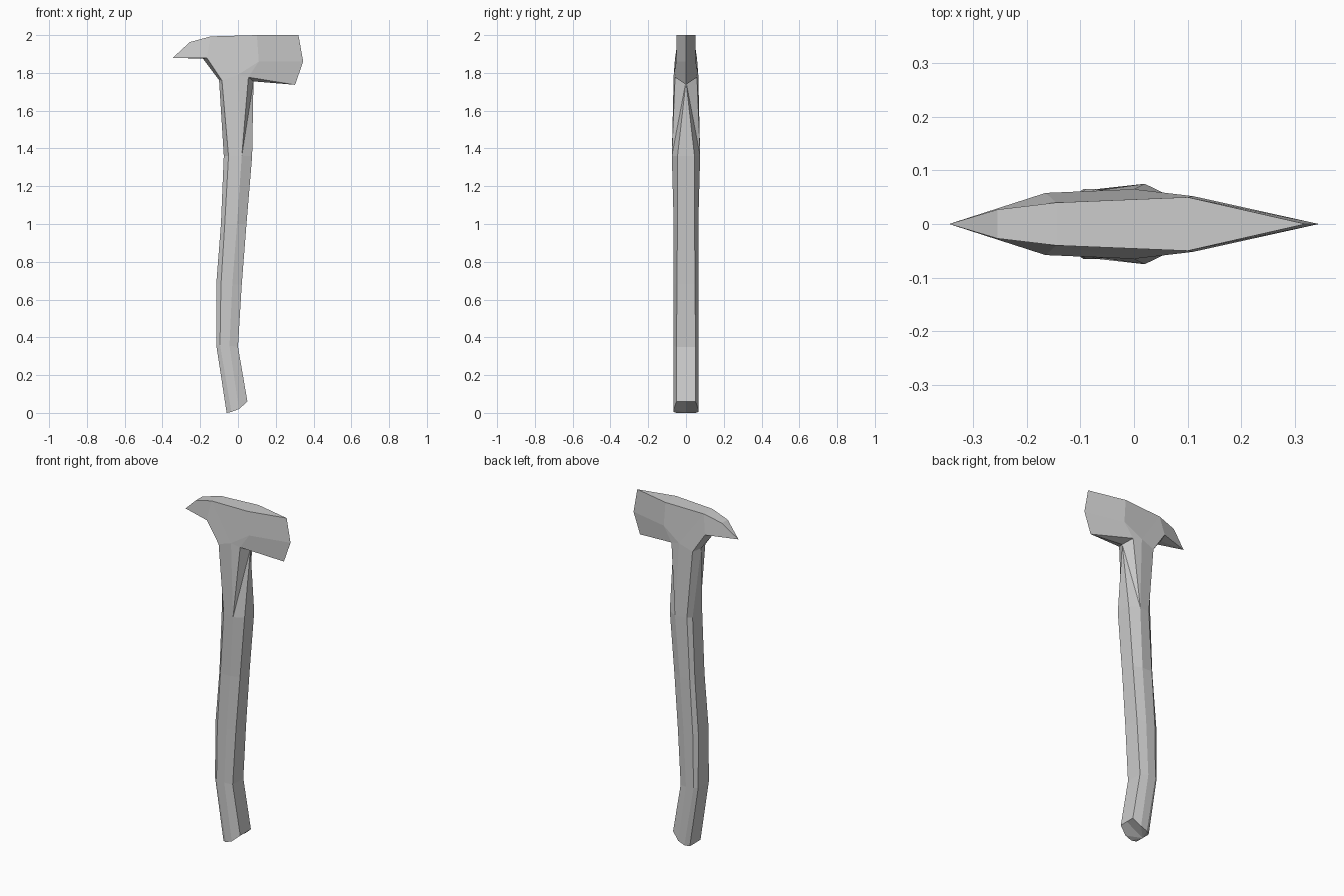
import bpy, bmesh

if "Cube" in bpy.data.objects:
    bpy.data.objects.remove(bpy.data.objects["Cube"])


def mirrored_object(name, pts, faces):
    """Build half a part (y <= 0), mirror it across y = 0 and weld the seam."""
    bm = bmesh.new()
    for side in (1, -1):
        vs = {k: bm.verts.new((x, y * side, z)) for k, (x, y, z) in pts.items()}
        for f in faces:
            bm.faces.new([vs[k] for k in f])
    bmesh.ops.remove_doubles(bm, verts=bm.verts[:], dist=1e-4)
    bmesh.ops.recalc_face_normals(bm, faces=bm.faces[:])
    me = bpy.data.meshes.new(name)
    bm.to_mesh(me)
    bm.free()
    ob = bpy.data.objects.new(name, me)
    bpy.context.collection.objects.link(ob)
    return ob


# Handle: octagonal stations (four x positions, four heights, edge y, face y)
stations = [
    ((-.06, -.035, .005, .05), (0, .005, .02, .06), .05, .065),
    ((-.115, -.095, -.045, 0), (.36, .36, .355, .35), .05, .065),
    ((-.115, -.09, -.03, .02), (.68,) * 4, .048, .065),
    ((-.09, -.07, -.005, .045), (1.0,) * 4, .045, .065),
]
# Neck ring shared by the handle and the head
neck = [(-.075, -.045, 1.36), (-.05, -.063, 1.36),
        (.02, -.075, 1.36), (.075, -.045, 1.36)]
rings = [[(x, -(ys if i in (0, 3) else yf), z)
          for i, (x, z) in enumerate(zip(xs, zs))] for xs, zs, ys, yf in stations]
rings.append(neck)

pts, faces = {}, []
for r, ring in enumerate(rings):
    full = [(ring[0][0], 0, ring[0][2])] + ring + [(ring[3][0], 0, ring[3][2])]
    for i, p in enumerate(full):
        pts[r, i] = p
    if r:
        for i in range(5):
            faces.append([(r - 1, i), (r - 1, i + 1), (r, i + 1), (r, i)])
# Butt of the handle
faces += [[(0, 0), (0, 1), (0, 2)], [(0, 0), (0, 2), (0, 3)],
          [(0, 0), (0, 3), (0, 4), (0, 5)]]
mirrored_object("handle", pts, faces)

# Axe head with beak, blade and flared neck
head = {
    "tip": (-.345, 0, 1.88),
    "u1": (-.255, -.027, 1.963), "u1c": (-.255, 0, 1.963),
    "u2": (-.145, -.04, 1.993), "u2c": (-.145, 0, 1.993),
    "u3": (.10, -.05, 2.0), "u3c": (.10, 0, 2.0),
    "u4": (.32, 0, 2.0), "w": (.345, 0, 1.86), "l4": (.302, 0, 1.737),
    "s": (.11, -.052, 1.86), "q": (-.165, -.058, 1.88), "r": (-.185, 0, 1.875),
    "a": (-.10, 0, 1.762), "b": (-.085, -.06, 1.76), "c": (.0, -.065, 1.79),
    "d": (.055, -.058, 1.777), "e": (.082, 0, 1.755),
    "p0m": (-.075, 0, 1.36), "p3m": (.075, 0, 1.36),
}
head.update({f"p{i}": p for i, p in enumerate(neck)})
head_faces = """
tip u1 u1c|u1 u2 u2c u1c|u2 u3 u3c u2c|u3 u4 u3c
tip q u2 u1|q b c u2|u2 c s u3|s c d|u3 s w u4|s d l4 w
tip r q|r a b q|d e l4
a p0m p0|a p0 p1 b|b p1 p2 c|c p2 d|d p2 e|e p2 p3|e p3 p3m
"""
mirrored_object("axe_head", head,
                [f.split() for f in head_faces.strip().replace("\n", "|").split("|")])
